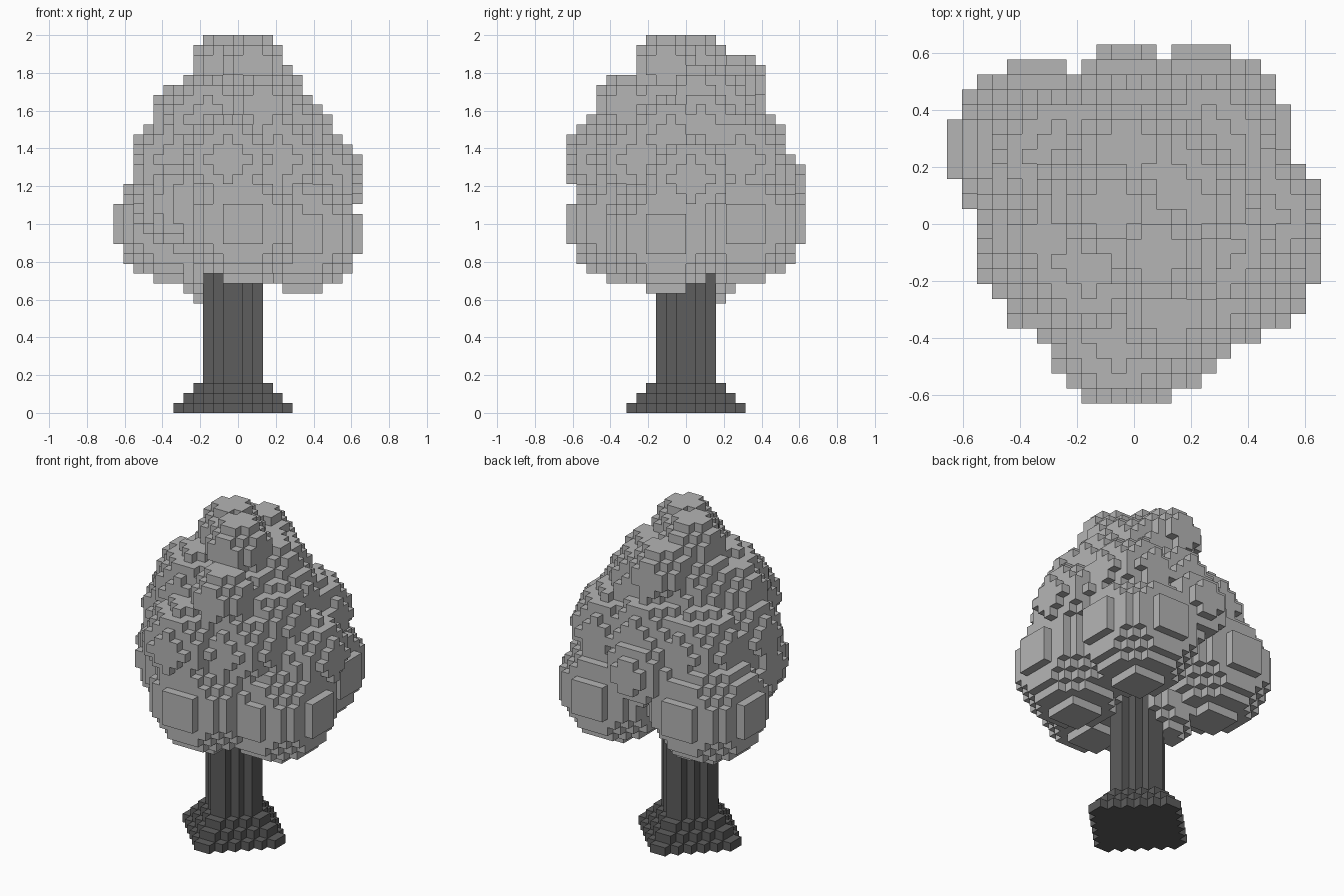
import bpy, bmesh
from mathutils import Vector

if "Cube" in bpy.data.objects:
    bpy.data.objects.remove(bpy.data.objects["Cube"], do_unlink=True)

V = 2 / 38          # size of one block


def material(name, value):
    mat = bpy.data.materials.new(name)
    mat.use_nodes = True
    color = (value, value, value, 1)
    mat.diffuse_color = color
    mat.node_tree.nodes["Principled BSDF"].inputs["Base Color"].default_value = color
    return mat


def ball(x, y, z, r):
    """Block cells of a ball; cells are corner indices, x starts half a block off."""
    cells = set()
    c = Vector((x, y, z))
    n = int(r) + 2
    for i in range(int(x) - n, int(x) + n + 1):
        for j in range(int(y) - n, int(y) + n + 1):
            for k in range(int(z) - n, int(z) + n + 1):
                if (Vector((i, j + 0.5, k + 0.5)) - c).length <= r:
                    cells.add((i, j, k))
    return cells


def diamond(half, z0, z1):
    """Block cells of an upright prism with a stepped diamond section."""
    return {(i, j, k) for i in range(-half, half) for j in range(-half, half)
            for k in range(z0, z1)
            if abs(i + 0.5) + abs(j + 0.5) <= half}


def block_mesh(name, cells, mat, hidden):
    """Skin the outside of a set of cells, joining coplanar block faces."""
    bm = bmesh.new()
    verts = {}

    def vert(p):
        if p not in verts:
            verts[p] = bm.verts.new(((p[0] - 0.5) * V, p[1] * V, p[2] * V))
        return verts[p]

    for cell in sorted(cells):
        for axis in range(3):
            for side in (0, 1):
                other = list(cell)
                other[axis] += 2 * side - 1
                if tuple(other) in cells or tuple(other) in hidden:
                    continue
                u, w = (axis + 1) % 3, (axis + 2) % 3
                loop = []
                for du, dw in ((0, 0), (1, 0), (1, 1), (0, 1)):
                    p = list(cell)
                    p[axis] += side
                    p[u] += du
                    p[w] += dw
                    loop.append(vert(tuple(p)))
                bm.faces.new(loop if side else loop[::-1])
    bmesh.ops.dissolve_limit(bm, angle_limit=0.01, verts=bm.verts[:], edges=bm.edges[:])
    mesh = bpy.data.meshes.new(name)
    bm.to_mesh(mesh)
    bm.free()
    mesh.materials.append(mat)
    obj = bpy.data.objects.new(name, mesh)
    bpy.context.collection.objects.link(obj)
    return obj


leaf_grey = material("leaf grey", 0.46)
bark_grey = material("bark dark grey", 0.11)

# Trunk with a stepped, flared foot
trunk = diamond(3, 0, 17)
for step in range(3):
    trunk |= diamond(6 - step, step, step + 1)

# Large lower leaf clumps and the core that joins them
clumps = [(-6.5, 5, 19, 6), (6.5, -2, 18, 6), (4.5, 6, 19, 6),
          (0.5, -6, 19, 6), (-4.5, -3, 21, 5), (-0.5, 8, 23, 4),
          (0, 0, 23, 7.5)]
# Medium clumps around the middle and shoulders
clumps += [(x, y, z, 4.5) for x, y, z in (
    (8, 0.5, 23.5), (-1, -7.5, 25.5), (-6, -1.5, 21.5), (-6, -0.5, 25.5),
    (5, 5.5, 25.5), (4, -4.5, 25.5), (0, 5.5, 26.5), (-5, 4.5, 25.5),
    (5, -1.5, 27.5), (4, 1.5, 28.5), (2, -2.5, 29.5), (2, 2.5, 30.5),
    (-2, 1.5, 30.5), (-3, -2.5, 29.5))]
# Small tufts: one under the crown, the rest near and at the top
clumps += [(x, y, z, 3) for x, y, z in (
    (-2.5, 2, 14), (-5.5, -1, 30), (2.5, -6, 31), (3.5, 1, 32),
    (-0.5, 5, 33), (-1.5, 1, 35), (1.5, -2, 35))]

leaves = set()
for clump in clumps:
    leaves |= ball(*clump)
leaves -= trunk

block_mesh("trunk", trunk, bark_grey, leaves)
block_mesh("foliage", leaves, leaf_grey, trunk)
